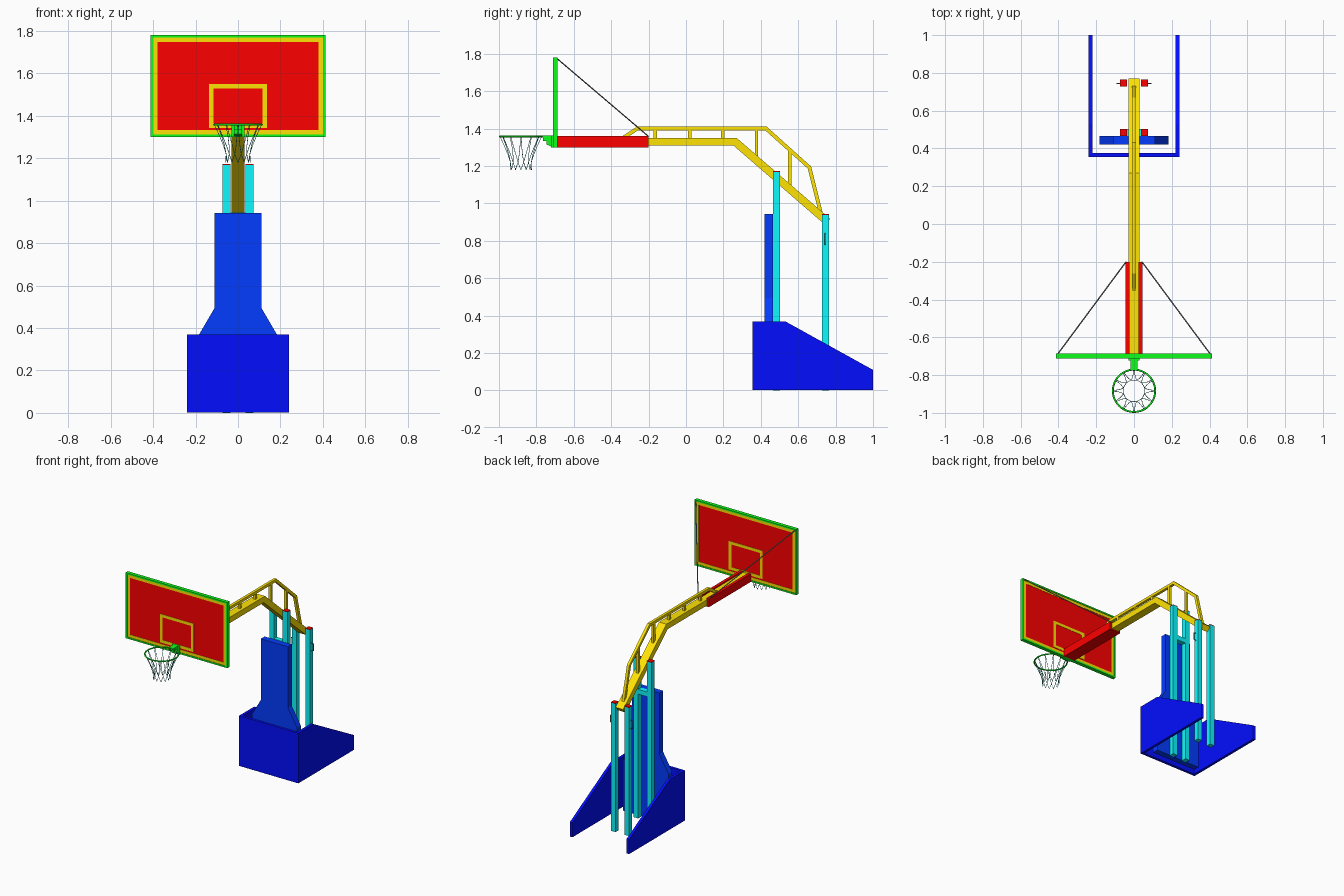
import bpy, bmesh, math
from mathutils import Vector

if "Cube" in bpy.data.objects:
    bpy.data.objects.remove(bpy.data.objects["Cube"])


def material(name, rgb):
    m = bpy.data.materials.new(name)
    m.diffuse_color = (*rgb, 1)
    m.use_nodes = True
    m.node_tree.nodes["Principled BSDF"].inputs["Base Color"].default_value = m.diffuse_color
    return m


BLUE = material("deep_blue", (0.001, 0.004, 1.0))
MID = material("mid_blue", (0.001, 0.045, 1.0))
CYAN = material("cyan", (0.004, 0.95, 1.0))
YELLOW = material("yellow", (1.0, 0.77, 0.001))
RED = material("red", (1.0, 0.0, 0.0))
GREEN = material("green", (0.004, 1.0, 0.012))
NET = material("net_teal", (0.05, 0.42, 0.40))
STEEL = material("dark_steel", (0.20, 0.20, 0.20))


def finish(name, bm, mat):
    bmesh.ops.recalc_face_normals(bm, faces=bm.faces)
    me = bpy.data.meshes.new(name)
    bm.to_mesh(me)
    bm.free()
    me.materials.append(mat)
    ob = bpy.data.objects.new(name, me)
    bpy.context.collection.objects.link(ob)
    return ob


def boxes(name, spans, mat):
    """One object from boxes given as (x0, x1, y0, y1, z0, z1)."""
    bm = bmesh.new()
    for x0, x1, y0, y1, z0, z1 in spans:
        vs = bmesh.ops.create_cube(bm, size=1)["verts"]
        for v in vs:
            v.co = ((x0 + x1) / 2 + v.co.x * (x1 - x0),
                    (y0 + y1) / 2 + v.co.y * (y1 - y0),
                    (z0 + z1) / 2 + v.co.z * (z1 - z0))
    return finish(name, bm, mat)


def prism(name, pts, a, b, mat, axis="x"):
    """Extrude a (y, z) profile along x, or an (x, z) profile along y."""
    bm = bmesh.new()
    place = (lambda p: (a, p[0], p[1])) if axis == "x" else (lambda p: (p[0], a, p[1]))
    f = bm.faces.new([bm.verts.new(place(p)) for p in pts])
    r = bmesh.ops.extrude_face_region(bm, geom=[f])
    move = Vector((b - a, 0, 0) if axis == "x" else (0, b - a, 0))
    bmesh.ops.translate(bm, vec=move, verts=[g for g in r["geom"] if isinstance(g, bmesh.types.BMVert)])
    return finish(name, bm, mat)


def beam(name, path, depth, half_width, mat):
    """Bent rectangular bar with mitred corners, lying in the side plane."""
    p = [Vector(q) for q in path]
    top, low = [], []
    for i, q in enumerate(p):
        d0 = (q - p[i - 1]).normalized() if i else (p[1] - q).normalized()
        d1 = (p[i + 1] - q).normalized() if i < len(p) - 1 else d0
        n0, n1 = Vector((-d0.y, d0.x)), Vector((-d1.y, d1.x))
        n = (n0 + n1).normalized()
        n *= depth / 2 / n.dot(n0)
        top.append(q + n)
        low.append(q - n)
    return prism(name, top + low[::-1], -half_width, half_width, mat)


def tube(name, lines, radius, mat, cyclic=False, res=2):
    cu = bpy.data.curves.new(name, "CURVE")
    cu.dimensions = "3D"
    cu.bevel_depth = radius
    cu.bevel_resolution = res
    cu.use_fill_caps = True
    for pts in lines:
        s = cu.splines.new("POLY")
        s.points.add(len(pts) - 1)
        for sp, q in zip(s.points, pts):
            sp.co = (*q, 1)
        s.use_cyclic_u = cyclic
        s.use_smooth = True
    cu.materials.append(mat)
    ob = bpy.data.objects.new(name, cu)
    bpy.context.collection.objects.link(ob)
    return ob


def rect_frame(name, hx, z0, z1, w, y0, y1, mat):
    return boxes(name, [(-hx, hx, y0, y1, z1 - w, z1), (-hx, hx, y0, y1, z0, z0 + w),
                        (-hx, -hx + w, y0, y1, z0 + w, z1 - w),
                        (hx - w, hx, y0, y1, z0 + w, z1 - w)], mat)


# Base: open U of sheet walls
side = [(0.355, 0.003), (1.0, 0.003), (1.0, 0.11), (0.53, 0.37), (0.355, 0.37)]
for tag, s in (("left", -1), ("right", 1)):
    prism(f"base_side_{tag}", side, s * 0.22, s * 0.24, BLUE)
boxes("base_front", [(-0.22, 0.22, 0.355, 0.375, 0.003, 0.37)], BLUE)

# Padded front panel with shoulders
half = [(0.183, 0.003), (0.183, 0.37), (0.11, 0.495), (0.11, 0.943)]
prism("front_panel", half + [(-x, z) for x, z in half[::-1]], 0.421, 0.465, MID, "y")

# Uprights with red caps, cross brace and handles
for tag, s in (("left", -1), ("right", 1)):
    xa, xb = sorted((s * 0.036, s * 0.073))
    for row, y, h in (("front", 0.484, 1.168), ("rear", 0.746, 0.938)):
        boxes(f"{row}_post_{tag}", [(xa, xb, y - 0.018, y + 0.018, 0, h)], CYAN)
        boxes(f"{row}_post_cap_{tag}", [(xa, xb, y - 0.018, y + 0.018, h, h + 0.005)], RED)
    tube(f"post_handle_{tag}", [[(s * x, 0.744, z) for x, z in
         ((0.07, 0.84), (0.09, 0.835), (0.09, 0.785), (0.07, 0.78))]], 0.003, STEEL)
boxes("post_brace", [(-0.036, 0.036, 0.466, 0.502, 0.91, 0.945)], CYAN)

# Boom: lower beam, upper rail and struts
beam("boom_beam", [(-0.69, 1.33), (0.262, 1.33), (0.757, 0.902)], 0.042, 0.03, YELLOW)
beam("boom_rail", [(-0.36, 1.335), (-0.26, 1.4), (0.428, 1.4), (0.66, 1.192), (0.724, 0.935)],
     0.02, 0.01, YELLOW)
struts = [(-0.165, 1.34, 1.4), (0.02, 1.34, 1.4), (0.197, 1.34, 1.4), (0.377, 1.23, 1.4), (0.555, 1.075, 1.285)]
boxes("boom_struts", [(-0.009, 0.009, y - 0.009, y + 0.009, a, b) for y, a, b in struts], YELLOW)

# Red channel holding the backboard
boxes("board_channel", [(-0.045, -0.024, -0.687, -0.2, 1.3, 1.36),
                        (0.024, 0.045, -0.687, -0.2, 1.3, 1.36),
                        (-0.024, 0.024, -0.687, -0.2, 1.3, 1.308)], RED)

# Backboard with borders showing on both sides
boxes("board_panel", [(-0.40, 0.40, -0.706, -0.692, 1.31, 1.77)], RED)
rect_frame("board_frame", 0.412, 1.3, 1.78, 0.011, -0.712, -0.686, GREEN)
rect_frame("board_border", 0.401, 1.311, 1.769, 0.021, -0.708, -0.690, YELLOW)
rect_frame("board_target", 0.137, 1.342, 1.55, 0.021, -0.708, -0.690, YELLOW)

# Stay wires
for tag, s in (("left", -1), ("right", 1)):
    tube(f"stay_wire_{tag}", [[(s * 0.405, -0.69, 1.775), (s * 0.042, -0.2, 1.358)]], 0.0035, STEEL)

# Hoop and its bracket
CY, CZ, R, N = -0.883, 1.358, 0.112, 12
tube("hoop", [[(R * math.cos(t * math.tau / 48), CY + R * math.sin(t * math.tau / 48), CZ)
               for t in range(48)]], 0.005, GREEN, cyclic=True)
boxes("hoop_plate", [(-0.03, 0.03, -0.722, -0.712, 1.3, 1.362),
                     (-0.019, 0.019, -0.772, -0.712, 1.352, 1.362)], GREEN)
prism("hoop_gusset", [(-0.765, 1.353), (-0.765, 1.335), (-0.745, 1.335), (-0.745, 1.315),
                      (-0.722, 1.305), (-0.722, 1.353)], -0.018, 0.018, GREEN)

# Net: paired strands that spread and cross towards the bottom
rows = [(0.11, 1.355, 0.04), (0.087, 1.305, 0.1), (0.069, 1.26, 0.25), (0.058, 1.22, 0.5), (0.057, 1.18, 1.0)]
strands = []
for k in range(N):
    for sign in (-1, 1):
        strands.append([(r * math.cos((k + sign * t) * math.tau / N),
                         CY + r * math.sin((k + sign * t) * math.tau / N), z)
                        for r, z, t in rows])
tube("net", strands, 0.0015, NET, res=1)
